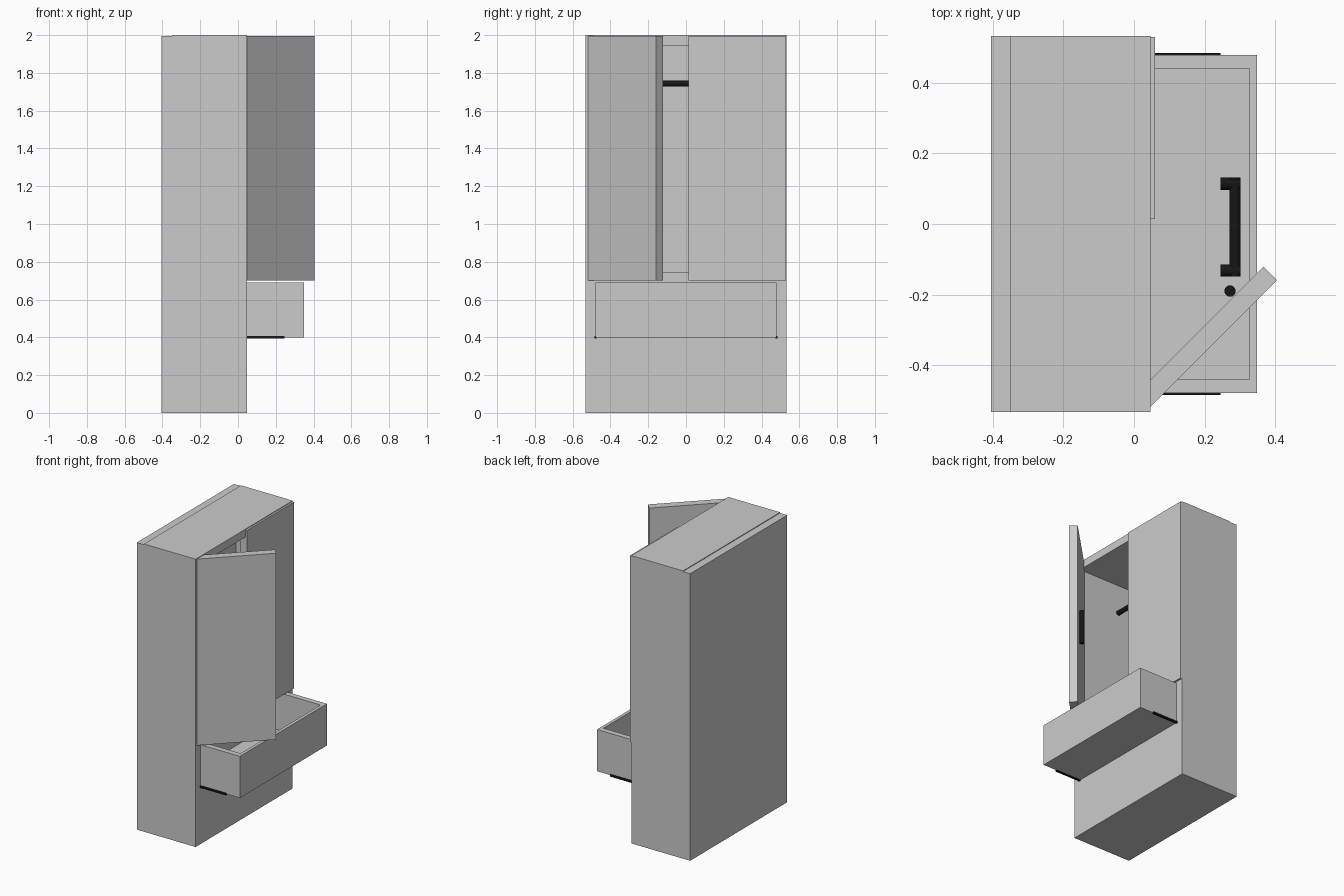
import bpy, bmesh, math
from mathutils import Matrix, Vector

if "Cube" in bpy.data.objects:
    bpy.data.objects.remove(bpy.data.objects["Cube"])

T = 0.055                      # board thickness
BACK, FRONT, HALF = -0.405, 0.047, 0.533

black = bpy.data.materials.new("black_metal")
black.diffuse_color = (0.008, 0.008, 0.008, 1)
black.use_nodes = True
black.node_tree.nodes["Principled BSDF"].inputs["Base Color"].default_value = black.diffuse_color


def boxes(name, bounds, mat=None):
    """One object made of boxes given as (x0, x1, y0, y1, z0, z1)."""
    bm = bmesh.new()
    for x0, x1, y0, y1, z0, z1 in bounds:
        m = Matrix.Translation(((x0 + x1) / 2, (y0 + y1) / 2, (z0 + z1) / 2))
        m = m @ Matrix.Diagonal((x1 - x0, y1 - y0, z1 - z0, 1))
        bmesh.ops.create_cube(bm, size=1, matrix=m)
    me = bpy.data.meshes.new(name)
    bm.to_mesh(me)
    bm.free()
    ob = bpy.data.objects.new(name, me)
    bpy.context.collection.objects.link(ob)
    if mat:
        me.materials.append(mat)
    return ob


def rod(name, a, b, r):
    """Black round bar from a to b."""
    a, b = Vector(a), Vector(b)
    bpy.ops.mesh.primitive_cylinder_add(vertices=32, radius=r, depth=(b - a).length,
                                        location=(a + b) / 2)
    ob = bpy.context.object
    ob.name = name
    ob.rotation_euler = (b - a).to_track_quat('Z', 'Y').to_euler()
    ob.data.materials.append(black)
    bpy.ops.object.shade_smooth_by_angle()
    return ob


# Carcass boards
boxes("back_panel", [(BACK, BACK + T, -HALF, HALF, 0, 1.995)])
for name, y in (("left_side", -HALF), ("right_side", HALF - T)):
    boxes(name, [(BACK + T, FRONT, y, y + T, 0, 2)])
for name, z in (("bottom_board", 0), ("drawer_divider", 0.345),
                ("wardrobe_floor", 0.69), ("top_board", 2 - T)):
    boxes(name, [(BACK + T, FRONT, -HALF + T, HALF - T, z, z + T)])

# Drawers: the upper one is pulled out
for name, z, slide, rail_slide in (("lower_drawer", 0.055, 0, 0),
                                   ("upper_drawer", 0.40, 0.302, 0.2)):
    x0, x1, w = BACK + slide, FRONT + slide, HALF - T
    e, s, top = 0.022, 0.038, z + 0.29
    boxes(name, [(x0, x1, -w, w, z, z + 0.03),
                 (x0, x0 + e, -w, w, z + 0.03, top),
                 (x1 - e, x1, -w, w, z + 0.03, top),
                 (x0 + e, x1 - e, -w, -w + s, z + 0.03, top),
                 (x0 + e, x1 - e, w - s, w, z + 0.03, top)])
    # Sliding rails at the lower drawer edges
    for side in (-1, 1):
        y = side * 0.479
        boxes(name + "_rail", [(BACK + 0.005 + rail_slide, 0.045 + rail_slide,
                                y - 0.006, y + 0.006, z - 0.007, z + 0.007)], black)

# Bar handle inside the upper drawer
rod("drawer_handle_bar", (0.286, -0.148, 0.545), (0.286, 0.13, 0.545), 0.016)
for y in (-0.132, 0.114):
    rod("drawer_handle_post", (0.245, y, 0.545), (0.302, y, 0.545), 0.017)

# Doors: one closed, one swung open by 45 degrees
boxes("closed_door", [(0.005, 0.06, 0.014, HALF - 0.003, 0.70, 1.995)])
door = boxes("open_door", [(0, 0.518, 0, T, 0.70, 1.995)])
door.location = (0.039, -0.526, 0)
door.rotation_euler.z = math.radians(45)
rod("door_handle", (0.272, -0.19, 1.195), (0.272, -0.19, 1.43), 0.016)

# Clothes rail
rod("clothes_rail", (-0.27, -HALF + T, 1.743), (-0.27, HALF - T, 1.743), 0.016)
